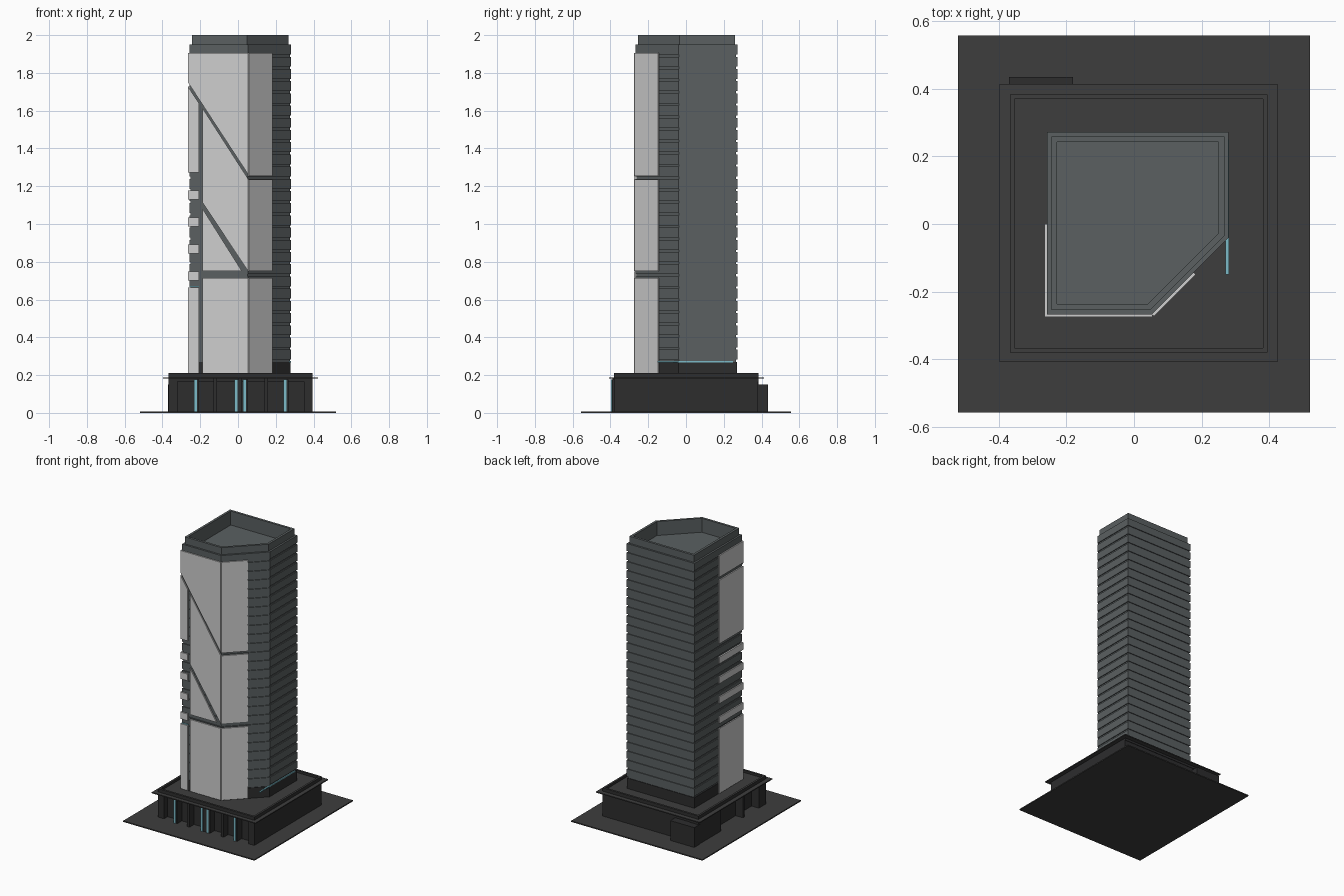
import bpy, bmesh
from mathutils import Vector

if "Cube" in bpy.data.objects:
    bpy.data.objects.remove(bpy.data.objects["Cube"])


def material(name, rgb):
    m = bpy.data.materials.new(name)
    m.use_nodes = True
    m.diffuse_color = (*rgb, 1)
    node = next(n for n in m.node_tree.nodes if n.type == "BSDF_PRINCIPLED")
    node.inputs["Base Color"].default_value = (*rgb, 1)
    node.inputs["Roughness"].default_value = 0.8
    return m


PAVING = material("dark paving", (0.047, 0.047, 0.047))
CHARCOAL = material("charcoal stone", (0.026, 0.026, 0.027))
FACADE = material("grey facade", (0.103, 0.117, 0.12))
PANEL = material("white panel", (0.62, 0.62, 0.62))
GLASS = material("pale blue glass", (0.2, 0.5, 0.58))


def finish(name, bm, mat):
    bmesh.ops.recalc_face_normals(bm, faces=bm.faces[:])
    mesh = bpy.data.meshes.new(name)
    bm.to_mesh(mesh)
    bm.free()
    mesh.materials.append(mat)
    obj = bpy.data.objects.new(name, mesh)
    bpy.context.collection.objects.link(obj)
    return obj


def inset(poly, d):
    """Move every side of a convex counter-clockwise outline inward by d."""
    out = []
    for i, p in enumerate(poly):
        p = Vector(p)
        a = (p - Vector(poly[i - 1])).normalized()
        b = (Vector(poly[(i + 1) % len(poly)]) - p).normalized()
        na, nb = Vector((-a.y, a.x)), Vector((-b.y, b.x))
        out.append(p + (na + nb) * d / (1 + na.dot(nb)))
    return out


def loft(name, poly, profile, mat):
    """Stack outlines given as (inset, height) and close both ends."""
    bm = bmesh.new()
    rings = [[bm.verts.new((p.x, p.y, z)) for p in inset(poly, d)] for d, z in profile]
    n = len(poly)
    for lo, hi in zip(rings, rings[1:]):
        for i in range(n):
            j = (i + 1) % n
            bm.faces.new((lo[i], lo[j], hi[j], hi[i]))
    bm.faces.new(rings[0])
    bm.faces.new(rings[-1])
    return finish(name, bm, mat)


def rect(x0, x1, y0, y1):
    return [(x0, y0), (x1, y0), (x1, y1), (x0, y1)]


def box(name, x0, x1, y0, y1, z0, z1, mat):
    return loft(name, rect(x0, x1, y0, y1), [(0, z0), (0, z1)], mat)


def plate(name, origin, along, points, mat, thick=0.008):
    """Thin cladding plate: points are (distance along wall, height)."""
    u = Vector((*along, 0)).normalized()
    out = Vector((u.y, -u.x, 0)) * thick
    base = Vector((*origin, 0))
    bm = bmesh.new()
    back = [bm.verts.new(base + u * a + Vector((0, 0, z))) for a, z in points]
    front = [bm.verts.new(v.co + out) for v in back]
    bm.faces.new(back)
    bm.faces.new(front)
    for i in range(len(back)):
        j = (i + 1) % len(back)
        bm.faces.new((back[i], back[j], front[j], front[i]))
    return finish(name, bm, mat)


def span(a, b, z0, z1):
    return [(a, z0), (b, z0), (b, z1), (a, z1)]


# Ground slab and podium
box("ground_slab", -0.52, 0.52, -0.557, 0.557, 0, 0.008, PAVING)
box("podium_core", -0.31, 0.395, -0.34, 0.38, 0.004, 0.19, CHARCOAL)
PODIUM = rect(-0.367, 0.395, -0.38, 0.383)
loft("podium_parapet", PODIUM, [(0, 0.165), (0, 0.212), (0.014, 0.212), (0.014, 0.195)], PAVING)
loft("podium_fascia", PODIUM, [(-0.001, 0.165), (-0.001, 0.208)], CHARCOAL).data.materials.clear()
bpy.data.objects.remove(bpy.data.objects["podium_fascia"])
bpy.data.objects["podium_parapet"].data.materials.append(CHARCOAL)
for face in bpy.data.objects["podium_parapet"].data.polygons:
    face.material_index = 0 if face.normal.z > 0.5 else 1
box("podium_ledge", -0.398, 0.424, -0.408, 0.414, 0.181, 0.188, PAVING)
box("rear_annex", -0.37, -0.18, 0.37, 0.435, 0.004, 0.15, CHARCOAL)

# Front piers, fins and glass strips
for i, (a, b) in enumerate([(-0.367, -0.32), (0.35, 0.395)]):
    box(f"front_corner_pier_{i}", a, b, -0.38, -0.3, 0.004, 0.17, CHARCOAL)
for i, x in enumerate([-0.12, 0.012, 0.15]):
    box(f"front_fin_{i}", x - 0.01, x + 0.01, -0.39, -0.33, 0.004, 0.182, CHARCOAL)
for i, x in enumerate([-0.225, -0.01, 0.035, 0.25]):
    box(f"entrance_glass_{i}", x - 0.008, x + 0.008, -0.397, -0.33, 0.004, 0.178, GLASS)
    box(f"glass_frame_{i}", x + 0.008, x + 0.018, -0.393, -0.33, 0.004, 0.178, CHARCOAL)

# Piers along the right side, leaving two recessed bays
for i, (a, b) in enumerate([(-0.34, -0.3), (-0.14, -0.12), (0.13, 0.383)]):
    box(f"side_pier_{i}", -0.367, -0.3, a, b, 0.004, 0.17, CHARCOAL)

# Tower shaft with a groove at each floor, then crown and sunken roof
TOWER = [(-0.257, -0.267), (0.053, -0.267), (0.28, -0.04), (0.28, 0.272), (-0.257, 0.272)]
FLOORS = 26
BASE, TOP = 0.27, 1.95
step = (TOP - BASE) / FLOORS
profile = []
for k in range(FLOORS):
    z = BASE + k * step
    profile += [(0.006, z), (0.006, z + 0.012), (0, z + 0.012), (0, z + step)]
profile += [(0.013, TOP), (0.013, 2.0), (0.03, 2.0), (0.03, 1.9)]
loft("tower_shaft", TOWER, profile, FACADE)
loft("tower_base", TOWER, [(0.002, 0.19), (0.002, BASE)], CHARCOAL)
box("base_light_strip", 0.27, 0.281, -0.15, 0.25, 0.267, 0.274, GLASS)

# White cladding: distances run along each wall from its start corner
L, S, E = 0.05, 0.068, 0.311     # strip end, main field start, wall end
FRONT = {
    "upper": [(-0.008, 1.75), (E, 1.262), (E, 1.905), (-0.008, 1.905)],
    "strip_upper": [(-0.008, 1.31), (L, 1.31), (L, 1.64), (-0.008, 1.728)],
    "middle": [(S, 1.115), (E, 0.75), (E, 1.238), (S, 1.615)],
    "triangle": [(S, 0.75), (0.278, 0.75), (S, 1.083)],
    "lower": span(S, E, 0.2, 0.715),
    "strip_lower": span(-0.008, L, 0.2, 0.665),
}
for key, pts in FRONT.items():
    plate(f"front_panel_{key}", TOWER[0], (1, 0), pts, PANEL)
for i, (z0, z1) in enumerate([(0.2, 0.715), (0.75, 1.235), (1.255, 1.905)]):
    plate(f"corner_panel_{i}", TOWER[1], (1, 1), span(0, 0.175, z0, z1), PANEL)
SIDE_START = (-0.257, 0)
for i, (z0, z1) in enumerate([(0.2, 0.665), (1.31, 1.728), (1.75, 1.905)]):
    plate(f"side_panel_{i}", SIDE_START, (0, -1), span(0, 0.267, z0, z1), PANEL)

# Short bands wrapping the front right corner
for i in range(5):
    z = 0.7 + i * 0.143
    plate(f"front_band_{i}", TOWER[0], (1, 0), span(-0.008, L, z, z + 0.048), PANEL)
    plate(f"side_band_{i}", SIDE_START, (0, -1), span(0, 0.267, z, z + 0.048), PANEL)
for i, z in enumerate([0.667, 1.3]):
    plate(f"band_light_{i}", TOWER[0], (1, 0), span(0, L, z, z + 0.006), GLASS, 0.004)
